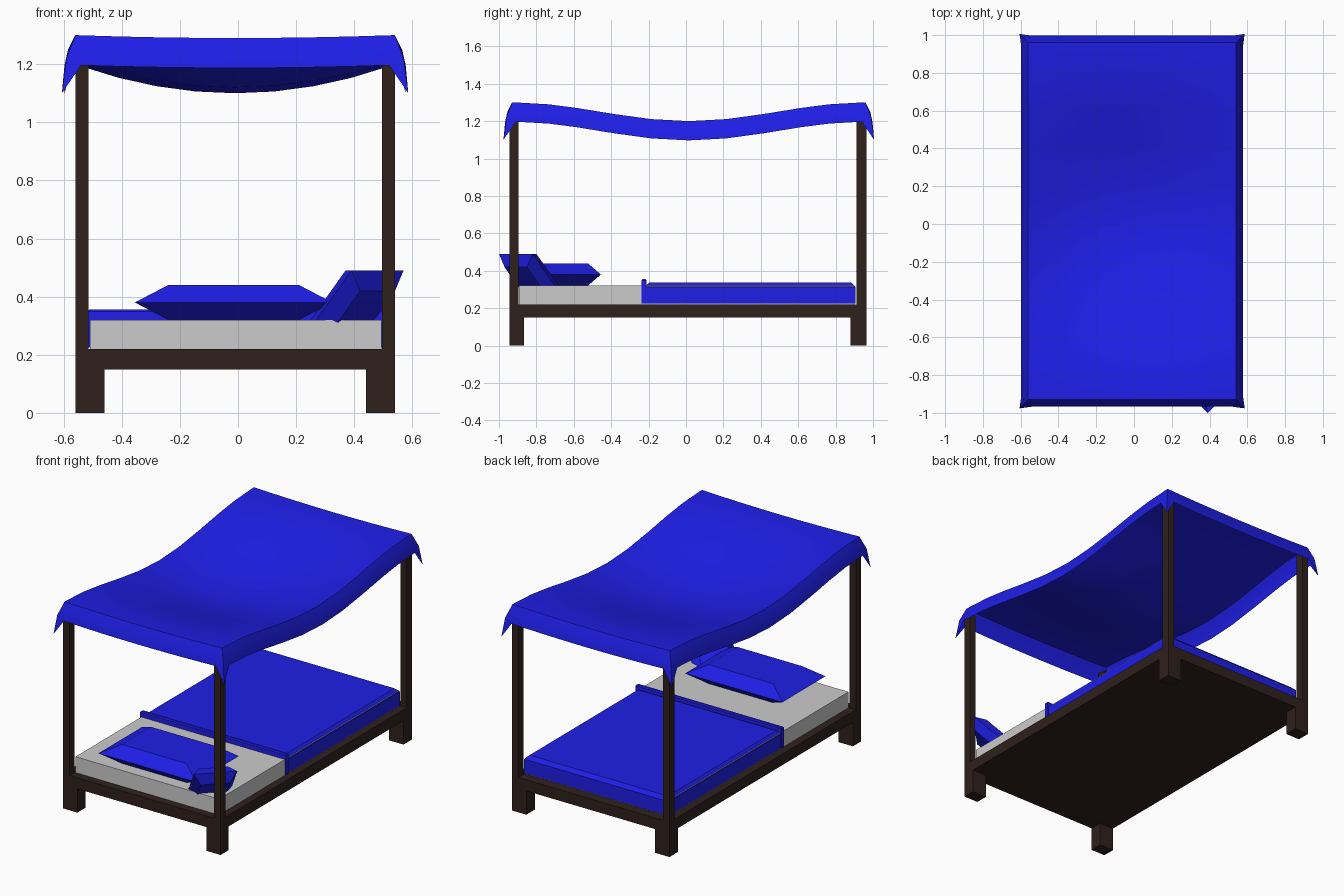
import bpy, bmesh
from math import cos, pi
from mathutils import Matrix, Vector

if "Cube" in bpy.data.objects:
    bpy.data.objects.remove(bpy.data.objects["Cube"])


def material(name, rgb):
    m = bpy.data.materials.new(name)
    m.diffuse_color = (*rgb, 1)
    m.use_nodes = True
    m.node_tree.nodes["Principled BSDF"].inputs["Base Color"].default_value = m.diffuse_color
    return m


WOOD = material("dark_wood", (0.028, 0.015, 0.012))
BLUE = material("blue_cloth", (0.013, 0.013, 0.8))


def finish(name, bm, mat=None):
    bmesh.ops.recalc_face_normals(bm, faces=bm.faces)
    me = bpy.data.meshes.new(name)
    bm.to_mesh(me)
    bm.free()
    ob = bpy.data.objects.new(name, me)
    bpy.context.collection.objects.link(ob)
    if mat:
        me.materials.append(mat)
    return ob


def box(name, x, y, z, mat=None, bevel=0):
    bm = bmesh.new()
    bmesh.ops.create_cube(bm, size=1)
    for v in bm.verts:
        v.co = [(r[0] + r[1]) / 2 + c * (r[1] - r[0]) for r, c in zip((x, y, z), v.co)]
    if bevel:
        top = [e for e in bm.edges if all(v.co.z > z[1] - 0.001 for v in e.verts)]
        bmesh.ops.bevel(bm, geom=top, offset=bevel, segments=1, affect='EDGES')
    return finish(name, bm, mat)


def pillow(name, half, inner, h, matrix):
    """Flat cushion: wide rim in the middle, smaller faces above and below."""
    bm = bmesh.new()
    rings = [[bm.verts.new(matrix @ Vector((sx * a, sy * b, z)))
              for sx, sy in ((-1, -1), (1, -1), (1, 1), (-1, 1))]
             for (a, b), z in ((inner, -h), (half, 0), (inner, h))]
    for lo, hi in zip(rings, rings[1:]):
        for i in range(4):
            j = (i + 1) % 4
            bm.faces.new((lo[i], lo[j], hi[j], hi[i]))
    bm.faces.new(rings[0][::-1])
    bm.faces.new(rings[2])
    return finish(name, bm, BLUE)


# Bed base, legs and posts
box("bed_base", (-0.56, 0.54), (-0.945, 0.965), (0.15, 0.22), WOOD)
for end, leg_y, post_y in (("front", (-0.945, -0.865), (-0.945, -0.895)),
                           ("back", (0.88, 0.965), (0.912, 0.965))):
    for side, leg_x, post_x in (("left", (-0.56, -0.46), (-0.56, -0.515)),
                                ("right", (0.44, 0.54), (0.495, 0.54))):
        box(f"{end}_{side}_leg", leg_x, leg_y, (0, 0.15), WOOD)
        box(f"{end}_{side}_post", post_x, post_y, (0.22, 1.25), WOOD)

# Mattress, blanket and turned-over blanket edge
box("mattress", (-0.51, 0.493), (-0.893, 0.9), (0.22, 0.32))
box("blanket", (-0.513, 0.496), (-0.22, 0.906), (0.225, 0.336), BLUE, 0.022)
box("blanket_fold", (-0.518, 0.501), (-0.237, -0.212), (0.225, 0.355), BLUE, 0.006)

# Large pillow lying flat, small pillow leaning on the front right post
pillow("large_pillow", (0.34, 0.215), (0.225, 0.145), 0.06,
       Matrix.Translation((-0.015, -0.67, 0.38)))
out = Vector((1, -1, 0)).normalized()
along = Vector((1, 1, 0)).normalized()
up = (out + Vector((0, 0, 1))).normalized()
lean = Matrix((along, up, along.cross(up))).transposed().to_4x4()
lean.translation = Vector((0.48, -0.91, 0.49)) - up * 0.18
pillow("small_pillow", (0.127, 0.18), (0.085, 0.13), 0.05, lean)

# Canopy: sagging sheet with a short hanging hem that droops at the corners
CX, CY, HX, HY = -0.01, 0.015, 0.55, 0.945
xs = [-HX, -0.53, -0.4, -0.27, -0.135, 0, 0.135, 0.27, 0.4, 0.53, HX]
ys = [-HY, -0.925, -0.75, -0.6, -0.4, -0.2, 0, 0.2, 0.4, 0.6, 0.75, 0.925, HY]
NX, NY = len(xs) - 1, len(ys) - 1


def sheet_z(x, y):
    sag_y = (1 + cos(pi * y / HY)) / 2
    sag_x = max(0, 1 - (x / HX) ** 2)
    return 1.3 - 0.1 * sag_y - (0.01 + 0.09 * sag_y) * sag_x


bm = bmesh.new()
grid = [[bm.verts.new((CX + x, CY + y, sheet_z(x, y))) for y in ys] for x in xs]
for i in range(NX):
    for j in range(NY):
        bm.faces.new((grid[i][j], grid[i + 1][j], grid[i + 1][j + 1], grid[i][j + 1]))
rim = ([(i, 0) for i in range(NX)] + [(NX, j) for j in range(NY)]
       + [(i, NY) for i in range(NX, 0, -1)] + [(0, j) for j in range(NY, 0, -1)])
upper = [grid[i][j] for i, j in rim]
for spread, drop, corner_spread, corner_drop in ((0.025, 0.05, 0.03, 0.08),
                                                 (0.037, 0.103, 0.046, 0.2)):
    lower = []
    for i, j in rim:
        sx, sy = (i == NX) - (i == 0), (j == NY) - (j == 0)
        s, d = (corner_spread, corner_drop) if sx and sy else (spread, drop)
        lower.append(bm.verts.new(grid[i][j].co + Vector((sx * s, sy * s, -d))))
    for k in range(len(rim)):
        n = (k + 1) % len(rim)
        bm.faces.new((upper[k], lower[k], lower[n], upper[n]))
    upper = lower
canopy = finish("canopy", bm, BLUE)
bpy.context.view_layer.objects.active = canopy
canopy.select_set(True)
bpy.ops.object.shade_smooth_by_angle(angle=pi / 6)
